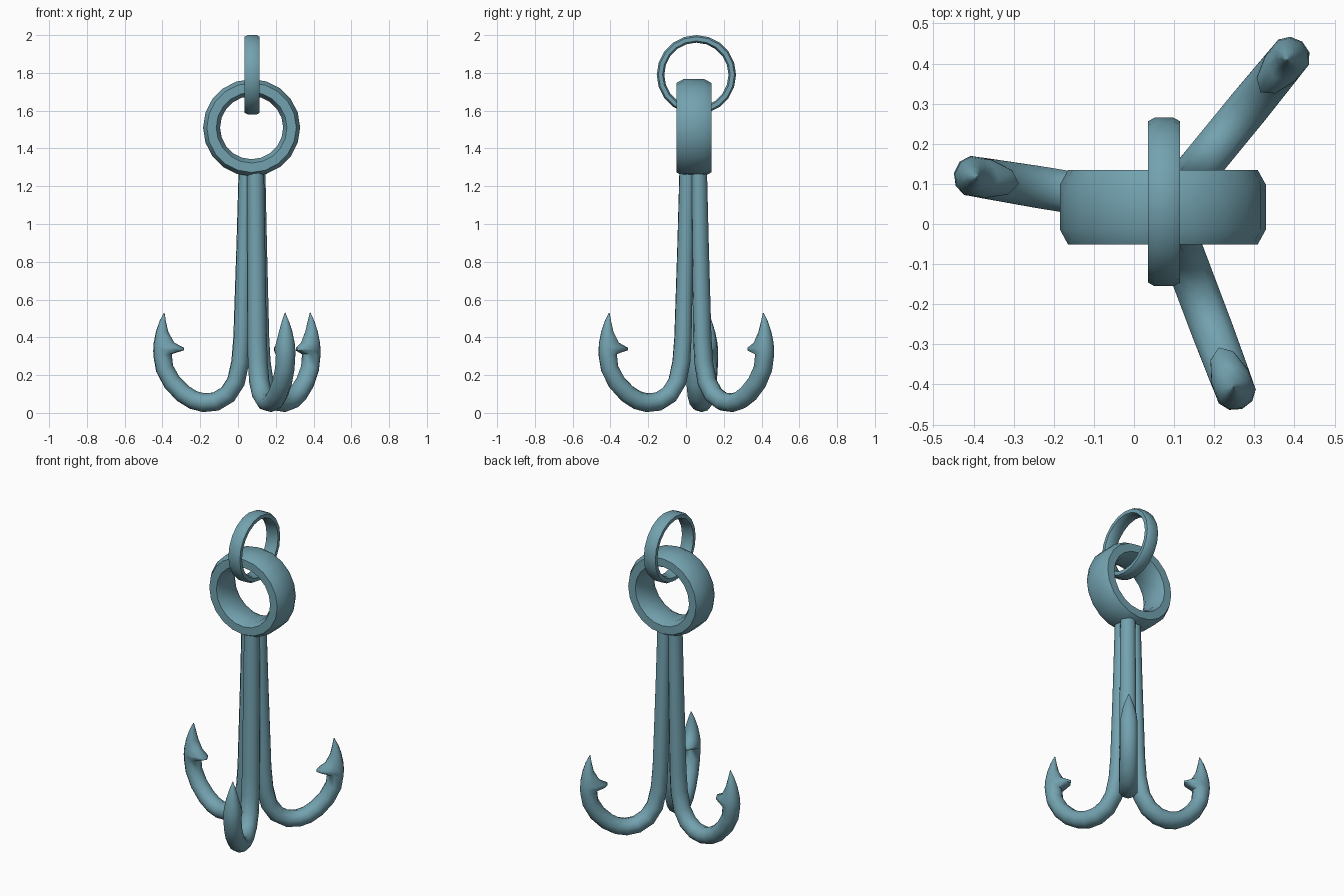
import bpy, bmesh, math
from mathutils import Vector, Matrix

if "Cube" in bpy.data.objects:
    bpy.data.objects.remove(bpy.data.objects["Cube"])

CX, CY = 0.08, 0.04


def finish(name, bm, mat, angle=60):
    bmesh.ops.recalc_face_normals(bm, faces=bm.faces)
    me = bpy.data.meshes.new(name)
    bm.to_mesh(me)
    bm.free()
    me.materials.append(mat)
    ob = bpy.data.objects.new(name, me)
    bpy.context.collection.objects.link(ob)
    bpy.ops.object.select_all(action='DESELECT')
    ob.select_set(True)
    bpy.context.view_layer.objects.active = ob
    bpy.ops.object.shade_smooth_by_angle(angle=math.radians(angle))
    return ob


def skin(bm, rings, closed):
    n = len(rings[0])
    pairs = list(zip(rings, rings[1:]))
    if closed:
        pairs.append((rings[-1], rings[0]))
    for a, b in pairs:
        for i in range(n):
            j = (i + 1) % n
            bm.faces.new((a[i], a[j], b[j], b[i]))
    if not closed:
        bm.faces.new(rings[0])
        bm.faces.new(rings[-1])


def make_ring(name, center, outer, inner, half_w, turn, mat, segs=20):
    # Wide octagonal band section swept around a horizontal axis
    mid, h = (outer + inner) / 2, (outer - inner) / 2
    w1, h1 = half_w * 0.6, h * 0.55
    prof = [(half_w, h1), (w1, h), (-w1, h), (-half_w, h1),
            (-half_w, -h1), (-w1, -h), (w1, -h), (half_w, -h1)]
    bm = bmesh.new()
    rings = []
    for k in range(segs):
        a = 2 * math.pi * k / segs
        rings.append([bm.verts.new(((mid + v) * math.cos(a), u, (mid + v) * math.sin(a)))
                      for u, v in prof])
    skin(bm, rings, True)
    bm.transform(Matrix.Translation(center) @ Matrix.Rotation(turn, 4, 'Z'))
    return finish(name, bm, mat)


# Hook stations: distance from axis, height, inner half, outer half, side half
STATIONS = [
    (0.037, 1.31, 0.040, 0.040, 0.045),
    (0.046, 0.90, 0.043, 0.043, 0.048),
    (0.060, 0.40, 0.046, 0.046, 0.052),
    (0.069, 0.27, 0.048, 0.048, 0.053),
    (0.092, 0.165, 0.049, 0.049, 0.054),
    (0.137, 0.097, 0.050, 0.050, 0.055),
    (0.200, 0.060, 0.050, 0.050, 0.055),
    (0.265, 0.054, 0.050, 0.050, 0.055),
    (0.320, 0.068, 0.050, 0.050, 0.055),
    (0.376, 0.102, 0.050, 0.050, 0.054),
    (0.435, 0.162, 0.049, 0.049, 0.053),
    (0.475, 0.235, 0.048, 0.048, 0.052),
    (0.486, 0.305, 0.050, 0.049, 0.052),
    (0.487, 0.328, 0.115, 0.049, 0.052),   # barb
    (0.487, 0.345, 0.115, 0.048, 0.051),
    (0.487, 0.372, 0.064, 0.046, 0.048),
    (0.487, 0.430, 0.032, 0.034, 0.036),
    (0.483, 0.482, 0.016, 0.020, 0.020),
    (0.477, 0.530, 0.002, 0.002, 0.002),
]


def make_hook(name, angle, mat, sides=10):
    bm = bmesh.new()
    rings = []
    last = len(STATIONS) - 1
    for i, (r, z, ri, ro, s) in enumerate(STATIONS):
        p, q = STATIONS[max(i - 1, 0)], STATIONS[min(i + 1, last)]
        t = Vector((q[0] - p[0], 0, q[1] - p[1])).normalized()
        n = Vector((-t.z, 0, t.x))
        ring = []
        for k in range(sides):
            a = 2 * math.pi * k / sides
            c = math.cos(a)
            co = Vector((r, 0, z)) + n * c * (ri if c > 0 else ro)
            co.y += s * math.sin(a)
            ring.append(bm.verts.new(co))
        rings.append(ring)
    skin(bm, rings, False)
    bm.transform(Matrix.Translation((CX, CY, 0)) @ Matrix.Rotation(angle, 4, 'Z'))
    return finish(name, bm, mat)


metal = bpy.data.materials.new("blue_metal")
metal.diffuse_color = (0.17, 0.36, 0.43, 1)
metal.use_nodes = True
metal.node_tree.nodes["Principled BSDF"].inputs["Base Color"].default_value = metal.diffuse_color

# Three barbed hooks around a shared shank
for i in range(3):
    make_hook(f"hook_{i + 1}", math.radians(50.7 + 120 * i), metal)

# Linked eye rings
make_ring("eye_ring", (0.072, 0.042, 1.51), 0.257, 0.167, 0.0925, 0, metal)
make_ring("rope_ring", (0.075, 0.055, 1.79), 0.21, 0.17, 0.04, math.pi / 2, metal)
